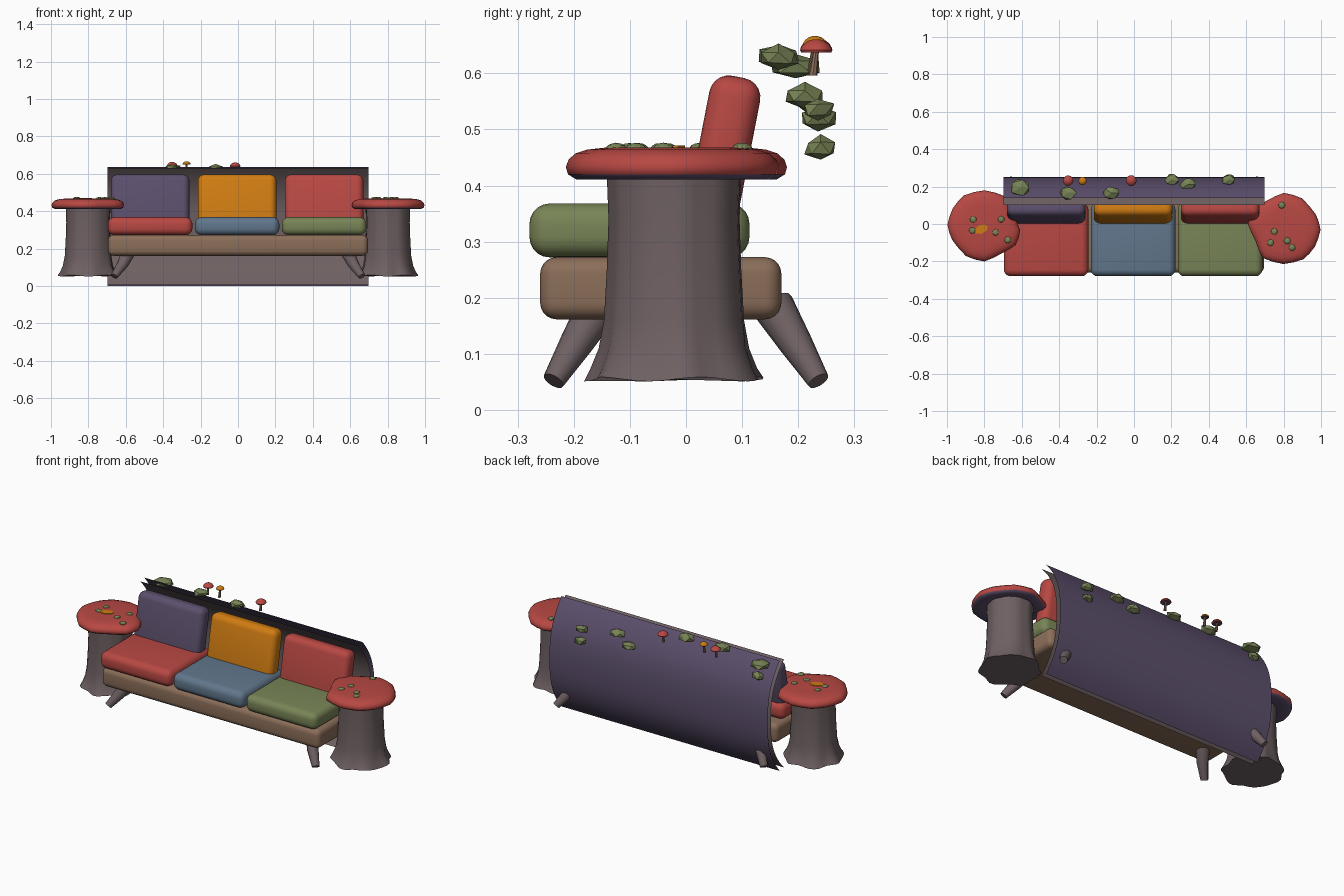
import bpy, bmesh, math, random
from mathutils import Vector, Matrix

if "Cube" in bpy.data.objects:
    bpy.data.objects.remove(bpy.data.objects["Cube"])

random.seed(4)


def lin(c):
    return tuple((v / 255 / 12.92) if v < 11 else ((v / 255 + 0.055) / 1.055) ** 2.4 for v in c) + (1,)


def material(name, rgb):
    m = bpy.data.materials.new(name)
    m.diffuse_color = lin(rgb)
    m.use_nodes = True
    m.node_tree.nodes["Principled BSDF"].inputs["Base Color"].default_value = m.diffuse_color
    return m


RED = material("red", (184, 72, 67))
PURPLE = material("purple", (92, 79, 108))
ORANGE = material("orange", (208, 124, 18))
BLUE = material("blue", (97, 119, 140))
GREEN = material("moss green", (120, 132, 86))
BROWN = material("seat brown", (139, 110, 89))
BARK = material("bark", (110, 96, 98))


def finish(bm, name, mats, smooth=40):
    me = bpy.data.meshes.new(name)
    bm.to_mesh(me)
    bm.free()
    ob = bpy.data.objects.new(name, me)
    bpy.context.collection.objects.link(ob)
    for m in mats:
        me.materials.append(m)
    if smooth:
        bpy.ops.object.select_all(action='DESELECT')
        ob.select_set(True)
        bpy.context.view_layer.objects.active = ob
        bpy.ops.object.shade_smooth_by_angle(angle=math.radians(smooth))
    return ob


def soft_box(name, centre, size, radius, mat, tilt=0):
    bm = bmesh.new()
    bmesh.ops.create_cube(bm, size=1)
    bmesh.ops.scale(bm, vec=size, verts=bm.verts)
    bmesh.ops.bevel(bm, geom=bm.edges[:], offset=radius, segments=5, profile=0.5, affect='EDGES')
    bmesh.ops.transform(bm, matrix=Matrix.Translation(centre) @ Matrix.Rotation(tilt, 4, 'X'), verts=bm.verts)
    return finish(bm, name, [mat], 60)


def loft(name, rings, mats, rule=None, smooth=40, caps=True):
    """Skin a list of closed rings and cap both ends."""
    bm = bmesh.new()
    loops = [[bm.verts.new(p) for p in ring] for ring in rings]
    n = len(loops[0])
    for a, b in zip(loops, loops[1:]):
        for i in range(n):
            j = (i + 1) % n
            bm.faces.new((a[i], a[j], b[j], b[i]))
    bm.faces.new(loops[0][::-1])
    bm.faces.new(loops[-1])
    bmesh.ops.recalc_face_normals(bm, faces=bm.faces)
    if rule:
        for f in bm.faces:
            f.material_index = rule(f)
    return finish(bm, name, mats, smooth)


def circle(centre, r, n, axis=(0, 0, 1)):
    q = Vector((0, 0, 1)).rotation_difference(Vector(axis))
    return [Vector(centre) + q @ Vector((r * math.cos(2 * math.pi * i / n), r * math.sin(2 * math.pi * i / n), 0))
            for i in range(n)]


# Seat base, seat cushions and leaning back cushions
soft_box("seat_base", (0, -0.045, 0.217), (1.39, 0.43, 0.111), 0.03, BROWN)
for i, (x, low, high) in enumerate(((-0.47, RED, PURPLE), (-0.005, BLUE, ORANGE), (0.46, GREEN, RED))):
    soft_box(f"seat_cushion_{i}", (x, -0.083, 0.32), (0.452, 0.392, 0.096), 0.036, low)
    soft_box(f"back_cushion_{i}", (x, 0.068, 0.462), (0.42, 0.092, 0.268), 0.035, high, math.radians(-11))


# Curved back: thin outer skin and bark lining
def shell(name, edge_y, bulge_y, z0, z1, mat, flip):
    bm = bmesh.new()
    rows = []
    for k in range(25):
        t = -math.cos(math.pi * k / 24)
        y = edge_y + (bulge_y - edge_y) * (1 - abs(t) ** 2.6)
        z = (z0 + z1) / 2 + (z1 - z0) / 2 * t
        rows.append([bm.verts.new((x, y, z)) for x in (-0.697, 0.697)])
    for a, b in zip(rows, rows[1:]):
        f = bm.faces.new((a[0], a[1], b[1], b[0]))
        if not flip:
            f.normal_flip()
    return finish(bm, name, [mat], 60)


shell("back_skin", 0.14, 0.25, 0.0, 0.637, PURPLE, False)
shell("back_lining", 0.102, 0.222, 0.006, 0.63, BARK, True)

# Splayed tapered legs
for sx in (-1, 1):
    for sy in (-1, 1):
        foot, top = Vector((sx * 0.662, sy * 0.236, 0.052)), Vector((sx * 0.585, sy * 0.155, 0.185))
        mid = foot.lerp(top, 0.5) + Vector((sx * -0.008, 0, 0))
        d = top - foot
        loft(f"leg_{'left' if sx < 0 else 'right'}_{'front' if sy < 0 else 'back'}",
             [circle(foot, 0.020, 12, d), circle(mid, 0.030, 12, d), circle(top, 0.038, 12, d)], [BARK])

# Side tables: flared stump under an irregular mushroom cap
OUTLINE = [(-0.20, 0.0), (-0.175, -0.08), (-0.10, -0.17), (0.0, -0.2), (0.09, -0.155), (0.17, -0.11), (0.195, -0.03),
           (0.15, 0.06), (0.115, 0.155), (0.0, 0.187), (-0.11, 0.16), (-0.17, 0.09)]
STUMP = ((0.055, 0.156), (0.075, 0.145), (0.11, 0.132), (0.16, 0.124), (0.25, 0.119), (0.34, 0.116), (0.42, 0.119))
CAP = ((0.416, 0.72), (0.411, 0.90), (0.420, 0.98), (0.433, 1.0), (0.446, 0.975), (0.457, 0.91), (0.464, 0.80),
       (0.468, 0.60))


def rounded(pts):
    """One round of corner softening on a closed outline."""
    out = []
    for i, p in enumerate(pts):
        a, b = Vector(pts[i - 1]), Vector(pts[(i + 1) % len(pts)])
        p = Vector(p)
        out += [p * 0.9 + (a + b) * 0.05, (p + b) / 2 * 1.005]
    return out


for side, sx in (("left", -1), ("right", 1)):
    turn = -sx  # the right table is the left one turned half way round
    cx, cy = sx * 0.801, -0.02
    rings = []
    for z, r in STUMP:
        flare = max(0, (0.16 - z) / 0.105)
        ring = []
        for i in range(40):
            a = 2 * math.pi * i / 40
            rr = r * (1 + (0.012 + 0.035 * flare) * math.sin(7 * a + sx) + 0.012 * math.sin(11 * a))
            ring.append((cx + rr * math.cos(a), cy + rr * math.sin(a),
                         z + (0.004 * math.sin(5 * a) if z < 0.06 else 0)))
        rings.append(ring)
    loft(f"stump_{side}", rings, [BARK])
    oy = -0.004 if sx < 0 else -0.03
    edge = rounded(OUTLINE)
    loft(f"table_cap_{side}",
         [[(sx * 0.80 + turn * p.x * s, oy + turn * p.y * s, z) for p in edge] for z, s in CAP],
         [RED, PURPLE], lambda f: 1 if f.normal.z < -0.7 else 0, 45)

# Orange patch and moss dots on the table caps
loft("cap_patch", [[(-0.817 + 0.036 * math.cos(a) - 0.008 * math.sin(a),
                     -0.028 + 0.022 * math.sin(a) + 0.014 * math.cos(a), z)
                    for a in [2 * math.pi * i / 7 for i in range(7)]] for z in (0.466, 0.471)], [ORANGE], None, 0)


def moss(name, centre, size, jitter, level):
    bm = bmesh.new()
    bmesh.ops.create_icosphere(bm, subdivisions=level, radius=1)
    for v in bm.verts:
        v.co *= 1 + random.uniform(-jitter, jitter)
    bmesh.ops.scale(bm, vec=size, verts=bm.verts)
    bmesh.ops.translate(bm, vec=centre, verts=bm.verts)
    return finish(bm, name, [GREEN], 0)


DOTS = ((-0.86, 0.025), (-0.71, 0.025), (-0.74, -0.045), (-0.675, -0.085), (-0.865, -0.035),
        (0.79, 0.10), (0.73, -0.10), (0.75, -0.04), (0.82, -0.09), (0.845, -0.125))
for i, (x, y) in enumerate(DOTS):
    moss(f"moss_dot_{i}", (x, y, 0.467), (0.018, 0.018, 0.009), 0.05, 2)

# Moss clumps along the back
CLUMPS = ((-0.61, 0.195, 0.612, 0.054), (-0.61, 0.215, 0.555, 0.035), (-0.35, 0.168, 0.632, 0.046),
          (-0.12, 0.165, 0.628, 0.046), (0.20, 0.235, 0.52, 0.040), (0.29, 0.212, 0.56, 0.046),
          (0.505, 0.235, 0.535, 0.036), (0.505, 0.24, 0.467, 0.035))
for i, (x, y, z, r) in enumerate(CLUMPS):
    moss(f"moss_clump_{i}", (x, y, z), (r, r * 0.85, 0.022), 0.16, 1)

# Little mushrooms on the back
for i, (x, y, z, r, mat) in enumerate(((-0.352, 0.232, 0.655, 0.028, RED), (-0.275, 0.23, 0.66, 0.022, ORANGE),
                                       (-0.015, 0.232, 0.652, 0.029, RED))):
    loft(f"mushroom_stem_{i}", [circle((x, y - 0.006, z - 0.056), 0.008, 8), circle((x, y, z - 0.01), 0.005, 8)],
         [BROWN])
    loft(f"mushroom_cap_{i}",
         [circle((x, y, z + dz * r), r * s, 12) for dz, s in
          ((-0.42, 0.6), (-0.5, 0.93), (-0.35, 1), (-0.05, 0.83), (0.2, 0.5), (0.3, 0.15))],
         [mat, PURPLE], lambda f: 1 if f.normal.z < -0.7 else 0)
